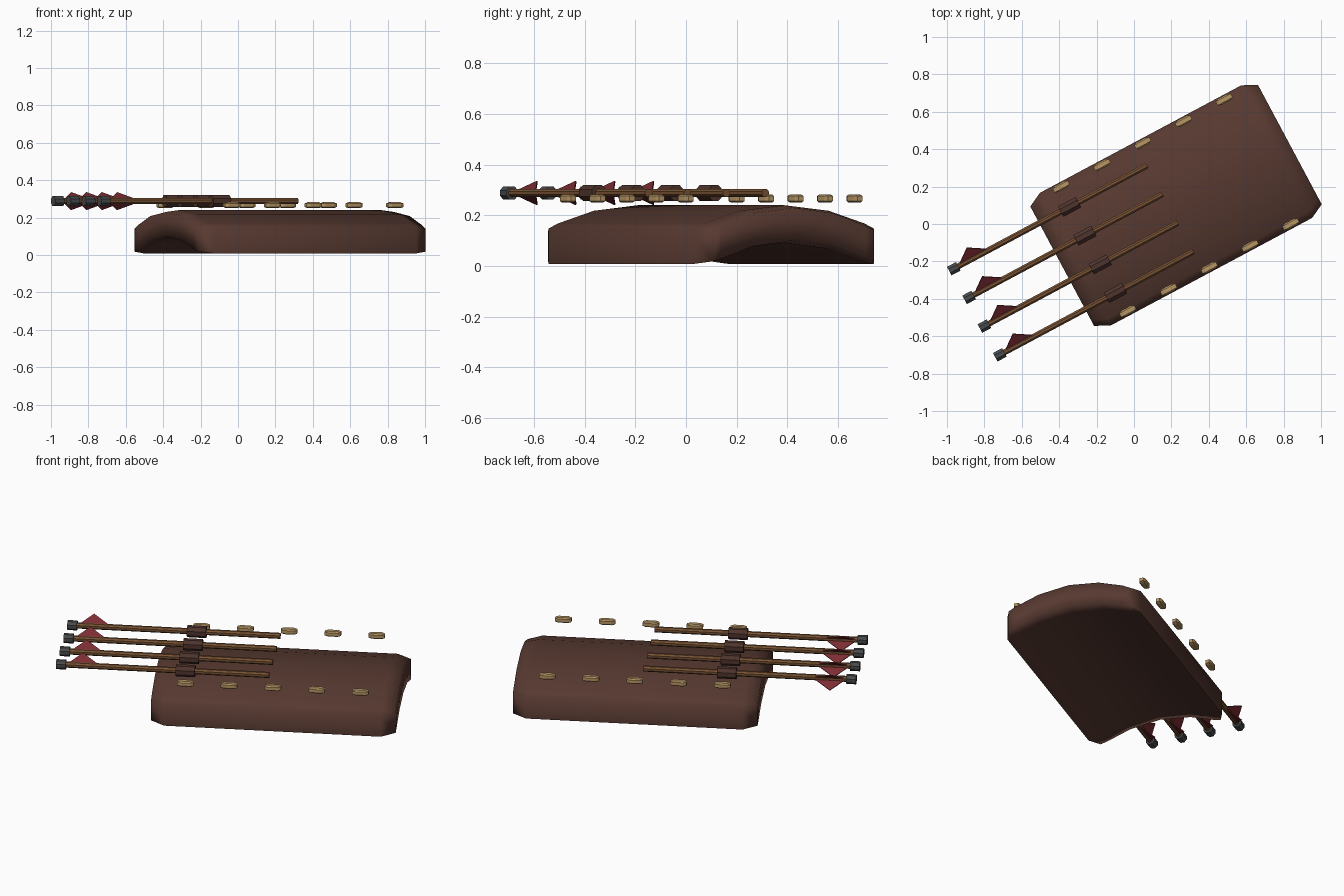
import bpy, bmesh, math
from mathutils import Matrix, Vector

if "Cube" in bpy.data.objects:
    bpy.data.objects.remove(bpy.data.objects["Cube"])

ROT = Matrix.Rotation(math.radians(28.1), 4, 'Z')   # whole model lies diagonally


def mat(name, rgb):
    m = bpy.data.materials.new(name)
    m.diffuse_color = (*rgb, 1)
    m.use_nodes = True
    m.node_tree.nodes["Principled BSDF"].inputs["Base Color"].default_value = m.diffuse_color
    return m


LEATHER = mat("leather", (0.095, 0.041, 0.030))
STRAP = mat("dark_leather", (0.075, 0.034, 0.026))
WOOD = mat("wood", (0.19, 0.085, 0.034))
THREAD = mat("thread", (0.48, 0.31, 0.13))
FEATHER = mat("red_feather", (0.20, 0.025, 0.032))
IRON = mat("iron", (0.065, 0.068, 0.072))


def finish(bm, name, material, smooth=None):
    bmesh.ops.recalc_face_normals(bm, faces=bm.faces)
    me = bpy.data.meshes.new(name)
    bm.to_mesh(me)
    bm.free()
    ob = bpy.data.objects.new(name, me)
    bpy.context.collection.objects.link(ob)
    me.materials.append(material)
    ob.matrix_world = ROT
    if smooth:
        bpy.ops.object.select_all(action='DESELECT')
        ob.select_set(True)
        bpy.context.view_layer.objects.active = ob
        bpy.ops.object.shade_smooth_by_angle(angle=math.radians(smooth))
    return ob


def rod(name, u0, u1, v, z, r, material, sides=8):
    bm = bmesh.new()
    bmesh.ops.create_cone(bm, cap_ends=True, segments=sides, radius1=r, radius2=r, depth=u1 - u0,
                          matrix=Matrix.Translation(((u0 + u1) / 2, v, z)) @ Matrix.Rotation(math.pi / 2, 4, 'Y')
                          @ Matrix.Rotation(math.pi / sides, 4, 'Z'))
    return finish(bm, name, material, 35 if sides > 8 else None)


# Quiver body: arched slab with softened ends, lofted along its length
CU, CV = 0.245, -0.018
HV = 0.402


def arch(v):
    return 0.09 * (1 - (v / HV) ** 2)


bottom = [(v, arch(v)) for v in (-0.36, -0.2, 0, 0.2, 0.36)]
top = [(v, z + 0.15) for v, z in reversed(bottom)]
section = bottom + [(HV, 0.008), (HV, 0.148)] + top + [(-HV, 0.148), (-HV, 0.008)]

bm = bmesh.new()
rings = []
for u, k, inset in ((-0.69, 0.9, 0.01), (-0.61, 1, 0), (0.61, 1, 0), (0.69, 0.9, 0.01)):
    ring = []
    for v, z in section:
        is_top = z - arch(v) > 0.1
        ring.append(bm.verts.new((CU + u, CV + v * k, z - inset if is_top else z + inset)))
    rings.append(ring)
n = len(section)
for a, b in zip(rings, rings[1:]):
    for i in range(n):
        bm.faces.new((a[i], a[(i + 1) % n], b[(i + 1) % n], b[i]))
# End caps as strips between lower and upper arch
for ring in (rings[0], rings[-1]):
    low = [ring[13]] + ring[0:6]
    high = [ring[12]] + ring[11:5:-1]
    for i in range(6):
        bm.faces.new((low[i], low[i + 1], high[i + 1], high[i]))
finish(bm, "quiver_body", LEATHER, 100)

# Stitches along both long edges
for side in (-1, 1):
    for i in range(5):
        bm = bmesh.new()
        bmesh.ops.create_cube(bm, size=1)
        bmesh.ops.bevel(bm, geom=bm.edges[:], offset=0.2, segments=1, affect='EDGES')
        bmesh.ops.transform(bm, verts=bm.verts, matrix=Matrix.Translation(
            (CU + (i - 2) * 0.247, CV + side * 0.378, 0.266)) @ Matrix.Diagonal((0.092, 0.038, 0.032, 1)))
        finish(bm, "stitch", THREAD)

# Arrows: shaft, binding, end cap and paired vanes
Z = 0.288
for i in range(4):
    v = CV + (1.5 - i) * 0.174
    rod("arrow_shaft", -0.95, 0.21, v, Z, 0.017, WOOD)
    rod("arrow_binding", -0.315, -0.207, v, Z, 0.034, STRAP)
    rod("arrow_cap", -0.99, -0.935, v, Z, 0.028, IRON)
    for s in (-1, 1):
        bm = bmesh.new()
        across = Vector((0, -0.57 * s, 0.82)) * 0.003
        tri = [Vector((-0.935, v, Z)), Vector((-0.74, v, Z)), Vector((-0.848, v + 0.066, Z + s * 0.046))]
        lo = [bm.verts.new(p - across) for p in tri]
        hi = [bm.verts.new(p + across) for p in tri]
        bm.faces.new(lo)
        bm.faces.new(hi)
        for j in range(3):
            k = (j + 1) % 3
            bm.faces.new((lo[j], lo[k], hi[k], hi[j]))
        finish(bm, "arrow_vane", FEATHER)
